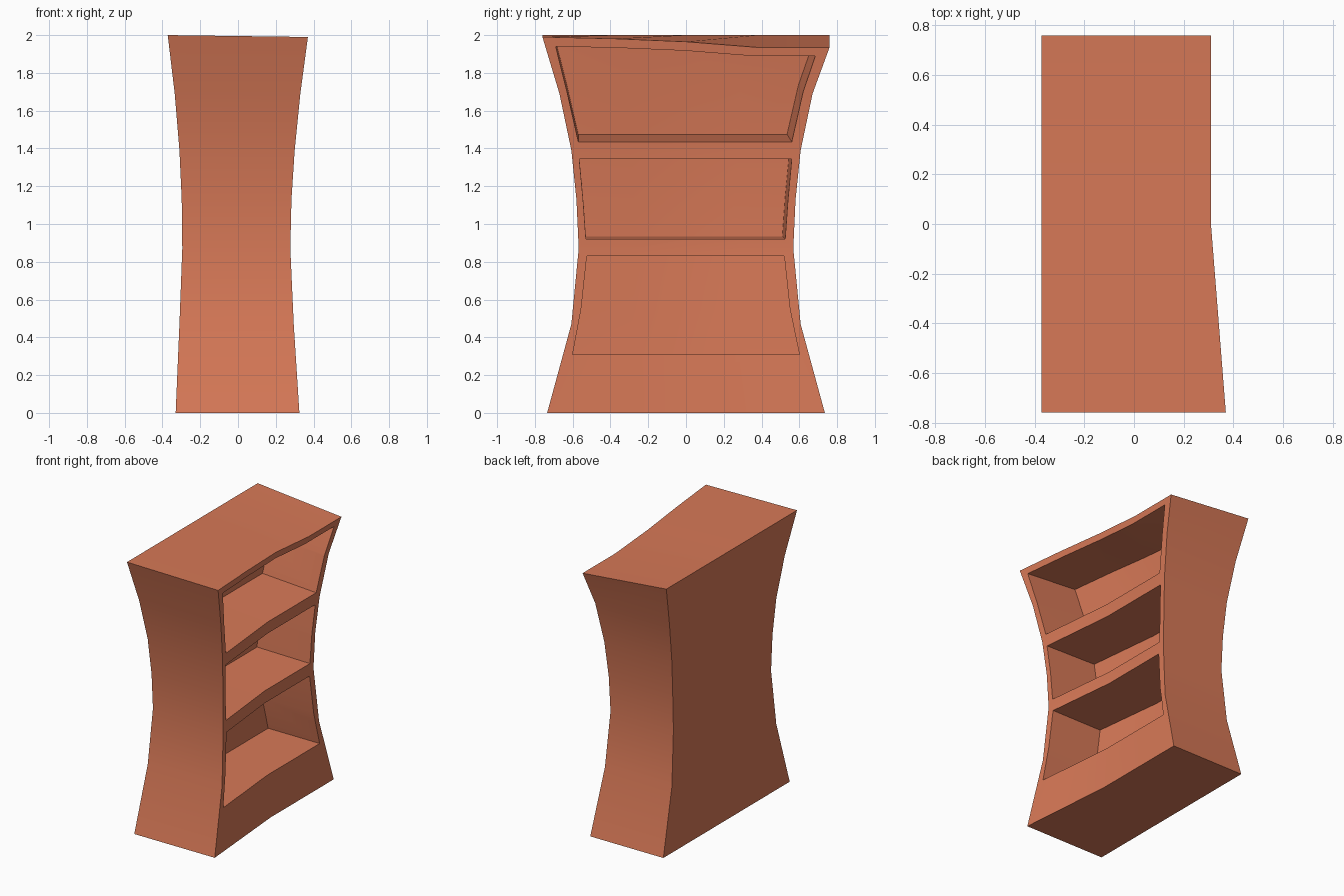
import bpy, bmesh, math

if "Cube" in bpy.data.objects:
    bpy.data.objects.remove(bpy.data.objects["Cube"])

# Waisted profile rows: height, half width (y), back x, front x
ROWS = [(0, .735, -.33, .325), (.47, .607, -.31, .295), (.87, .568, -.295, .277),
        (1.13, .58, -.298, .283), (1.39, .607, -.31, .30), (1.69, .67, -.335, .33),
        (2.0, .76, -.372, .37)]
COLS = [-1, -.5, 0, .5, 1]
OFFSET = [0, .03, .06, .06, .06]        # front leans back across the width
TOP_Z = [1.99, 1.981, 1.965, 1.935, 1.935]  # sagging front top edge


def interp(z, k):
    for a, b in zip(ROWS, ROWS[1:]):
        if z <= b[0]:
            return a[k] + (b[k] - a[k]) * (z - a[0]) / (b[0] - a[0])
    return ROWS[-1][k]


def grid_solid(name, front, back):
    """Closed solid between two grids of points (rows x columns)."""
    bm = bmesh.new()
    f, b = [[[bm.verts.new(p) for p in row] for row in g] for g in (front, back)]
    nr, nc = len(f), len(f[0])
    for g in (f, b):
        for i in range(nr - 1):
            for j in range(nc - 1):
                bm.faces.new((g[i][j], g[i][j + 1], g[i + 1][j + 1], g[i + 1][j]))
    for i in (0, nr - 1):
        for j in range(nc - 1):
            bm.faces.new((f[i][j], f[i][j + 1], b[i][j + 1], b[i][j]))
    for j in (0, nc - 1):
        for i in range(nr - 1):
            bm.faces.new((f[i][j], f[i + 1][j], b[i + 1][j], b[i][j]))
    bmesh.ops.recalc_face_normals(bm, faces=bm.faces)
    me = bpy.data.meshes.new(name)
    bm.to_mesh(me)
    bm.free()
    ob = bpy.data.objects.new(name, me)
    bpy.context.collection.objects.link(ob)
    return ob


# Bookcase body
front, back = [], []
for z, hw, xb, xf in ROWS:
    top = z == 2.0
    front.append([(xf - o, s * hw, t if top else z)
                  for s, o, t in zip(COLS, OFFSET, TOP_Z)])
    back.append([(xb, s * hw, z) for s in COLS])
body = grid_solid("bookcase", front, back)

# Shelf recesses: (z, left y, right y) rows, floor rise and right wall shift at the back
RECESSES = [
    ([(.31, -.60, .60), (.55, -.555, .55), (.83, -.525, .52)], 0, 0, 0),
    ([(.92, -.53, .525), (1.13, -.545, .54), (1.345, -.565, .56)], .015, .01, .015),
    ([(1.435, -.57, .56), (1.70, -.63, .62), (1.94, -.69, .685)], .04, .03, .025),
]
DEPTH = .42
cutters = []
for n, (rows, rise, lift, shift) in enumerate(RECESSES):
    grids = []
    for t in (-.2, 1):
        grid = []
        for i, (z, yl, yr) in enumerate(rows):
            line = []
            for s, o, tz in zip(COLS, OFFSET, TOP_Z):
                sag = (tz - 1.99) * .9 if n == 2 and i == 2 else 0
                u = (s + 1) / 2
                line.append((interp(z, 3) - o - DEPTH * t,
                             yl + (yr - yl) * u - shift * t * u,
                             z + sag + t * (rise, (rise + lift) / 2, lift)[i]))
            grid.append(line)
        grids.append(grid)
    cut = grid_solid("recess_cutter", *grids)
    cut.hide_render = True
    mod = body.modifiers.new("recess", 'BOOLEAN')
    mod.operation = 'DIFFERENCE'
    mod.solver = 'EXACT'
    mod.object = cut
    cutters.append(cut)

bpy.context.view_layer.objects.active = body
body.select_set(True)
for mod in list(body.modifiers):
    bpy.ops.object.modifier_apply(modifier=mod.name)
for cut in cutters:
    bpy.data.objects.remove(cut)

# Painted finish and smooth waist
mat = bpy.data.materials.new("terracotta_paint")
mat.diffuse_color = (.68, .19, .095, 1)
mat.use_nodes = True
mat.node_tree.nodes["Principled BSDF"].inputs["Base Color"].default_value = mat.diffuse_color
body.data.materials.clear()
body.data.materials.append(mat)
bpy.ops.object.shade_smooth_by_angle(angle=math.radians(30))
